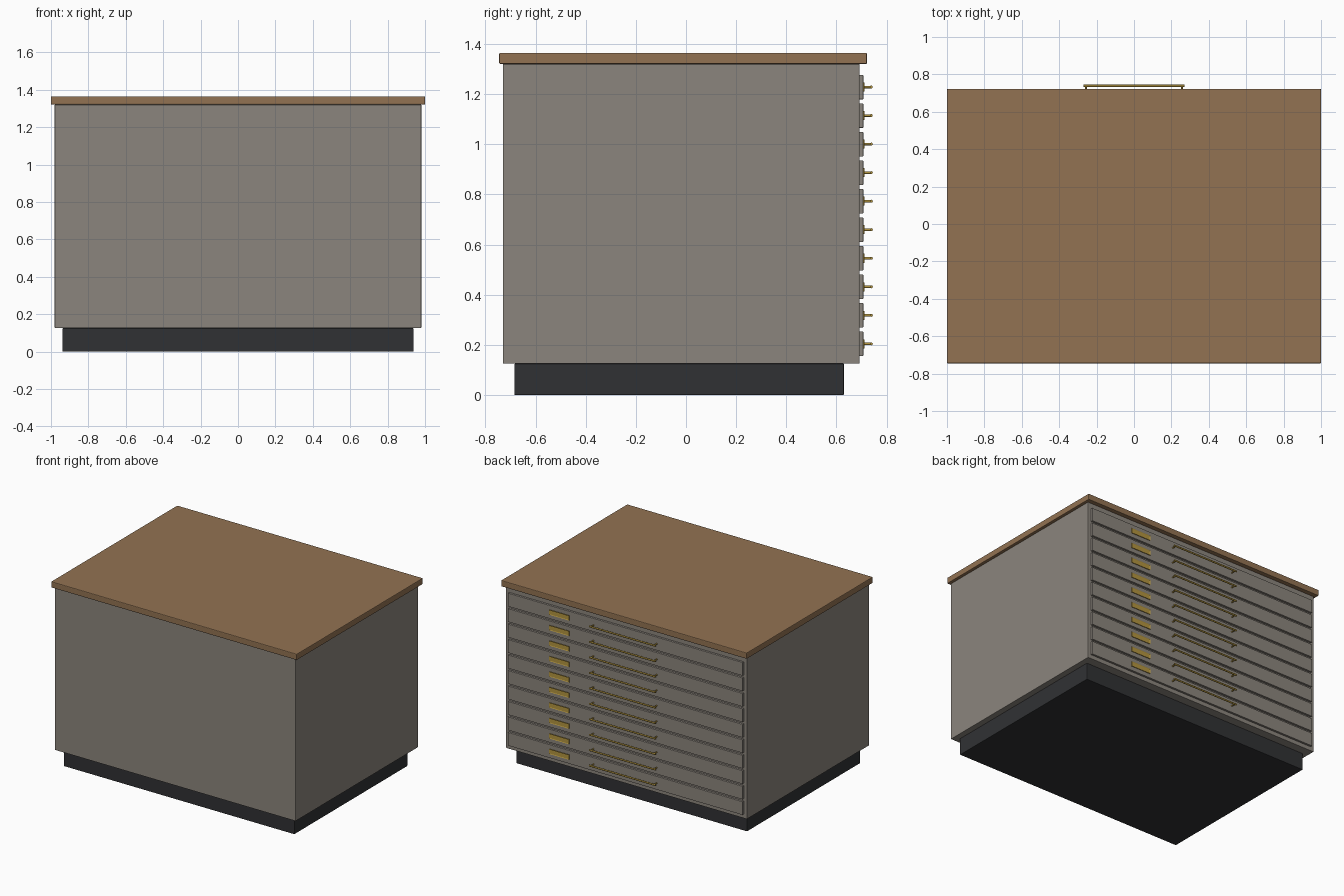
import bpy, bmesh
from mathutils import Vector, Matrix
from math import pi

if "Cube" in bpy.data.objects:
    bpy.data.objects.remove(bpy.data.objects["Cube"])


def material(name, rgb):
    m = bpy.data.materials.new(name)
    m.diffuse_color = (*rgb, 1)
    m.use_nodes = True
    m.node_tree.nodes["Principled BSDF"].inputs["Base Color"].default_value = m.diffuse_color
    return m


wood = material("wood", (0.29, 0.17, 0.085))
paint = material("grey_paint", (0.26, 0.235, 0.205))
black = material("dark_base", (0.03, 0.031, 0.034))
brass = material("brass", (0.45, 0.30, 0.05))


def finish(bm, name, mat):
    me = bpy.data.meshes.new(name)
    bm.to_mesh(me)
    bm.free()
    me.materials.append(mat)
    ob = bpy.data.objects.new(name, me)
    bpy.context.collection.objects.link(ob)
    return ob


def box_bm(lo, hi):
    lo, hi = Vector(lo), Vector(hi)
    bm = bmesh.new()
    bmesh.ops.create_cube(bm, size=1, matrix=Matrix.Translation((lo + hi) / 2)
                          @ Matrix.Diagonal((*(hi - lo), 1)))
    return bm


def box(name, lo, hi, mat, bevel):
    ob = finish(box_bm(lo, hi), name, mat)
    mod = ob.modifiers.new("bevel", 'BEVEL')
    mod.width, mod.segments = bevel, 2
    return ob


def rod(bm, a, b, r):
    a, b = Vector(a), Vector(b)
    d = b - a
    rot = Vector((0, 0, 1)).rotation_difference(d).to_matrix().to_4x4()
    res = bmesh.ops.create_cone(bm, cap_ends=True, segments=12, radius1=r, radius2=r,
                                depth=d.length, matrix=Matrix.Translation((a + b) / 2) @ rot)
    for f in {f for v in res["verts"] for f in v.link_faces}:
        f.smooth = len(f.verts) == 4
    for e in {e for v in res["verts"] for e in v.link_edges}:
        e.smooth = all(f.smooth for f in e.link_faces)


# Carcass
box("plinth", (-0.938, -0.685, 0), (0.938, 0.63, 0.125), black, 0.003)
box("cabinet_body", (-0.98, -0.73, 0.125), (0.98, 0.692, 1.32), paint, 0.003)
box("worktop", (-1, -0.745, 1.32), (1, 0.722, 1.365), wood, 0.005)

# Ten drawers on the back (+y) side, each with a label holder and a bar handle
for i in range(10):
    z = 0.204 + i * 0.1138
    box(f"drawer_front_{i + 1}", (-0.955, 0.69, z - 0.049), (0.955, 0.707, z + 0.049), paint, 0.002)

    # Label holder: plate with a raised rim
    bm = box_bm((0.455, 0.704, z - 0.018), (0.615, 0.7115, z + 0.018))
    face = max(bm.faces, key=lambda f: f.calc_center_median().y)
    bmesh.ops.inset_region(bm, faces=[face], thickness=0.005)
    bmesh.ops.translate(bm, verts=face.verts, vec=(0, -0.002, 0))
    finish(bm, f"label_holder_{i + 1}", brass)

    # Handle: bar on two posts
    bm = bmesh.new()
    rod(bm, (-0.27, 0.739, z), (0.27, 0.739, z), 0.006)
    for x in (-0.257, 0.257):
        rod(bm, (x, 0.705, z), (x, 0.739, z), 0.005)
    finish(bm, f"drawer_handle_{i + 1}", brass)
